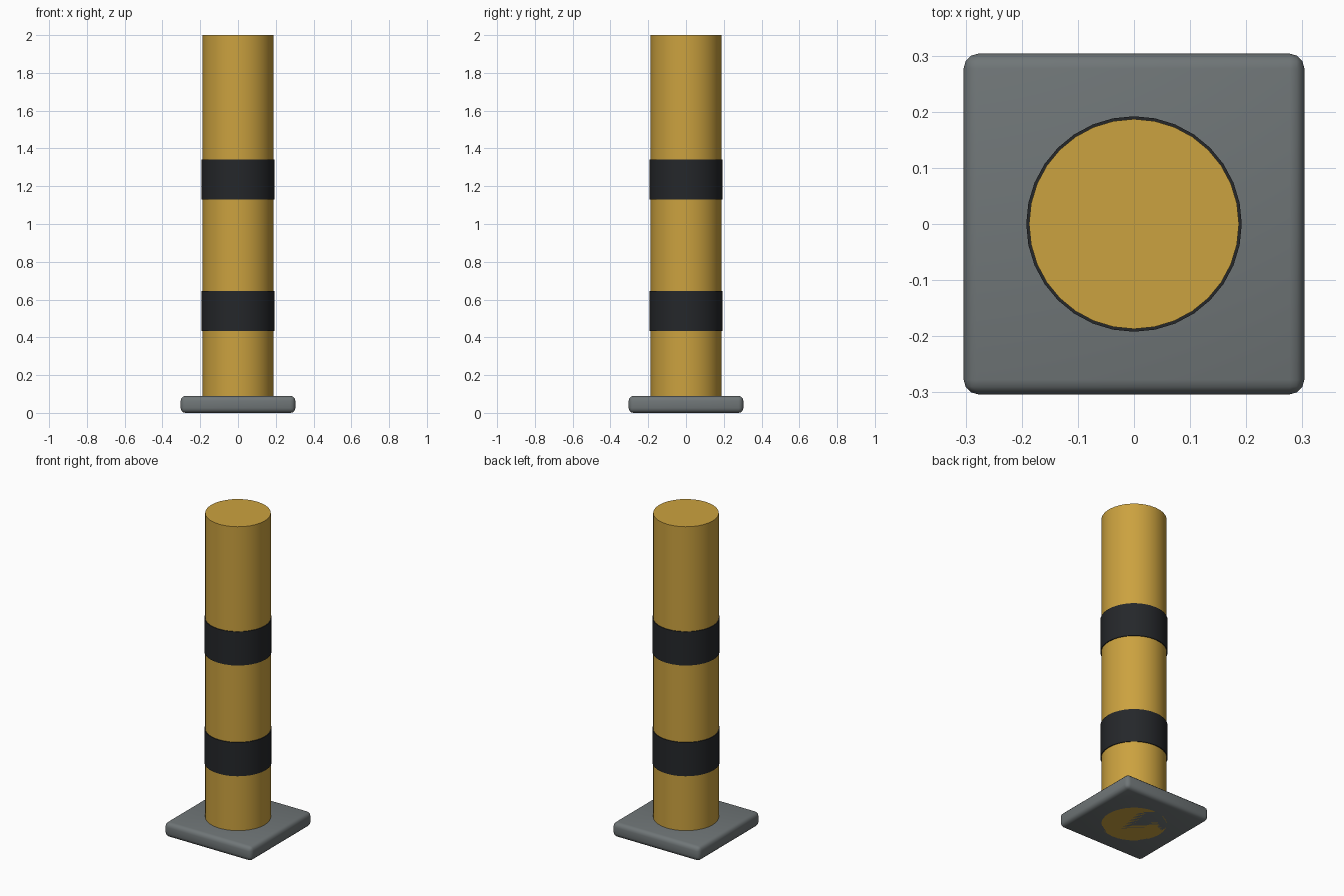
import bpy

if "Cube" in bpy.data.objects:
    bpy.data.objects.remove(bpy.data.objects["Cube"])


def paint(obj, name, color):
    mat = bpy.data.materials.get(name) or bpy.data.materials.new(name)
    mat.diffuse_color = color
    mat.use_nodes = True
    mat.node_tree.nodes["Principled BSDF"].inputs["Base Color"].default_value = mat.diffuse_color
    obj.data.materials.append(mat)


def cylinder(name, radius, z0, z1):
    bpy.ops.mesh.primitive_cylinder_add(vertices=32, radius=radius, depth=z1 - z0,
                                        location=(0, 0, (z0 + z1) / 2))
    obj = bpy.context.object
    obj.name = name
    bpy.ops.object.shade_smooth_by_angle()
    return obj


# Square base plate with rounded edges
bpy.ops.mesh.primitive_cube_add(size=1, location=(0, 0, 0.045))
base = bpy.context.object
base.name = "base_plate"
base.scale = (0.607, 0.607, 0.09)
bpy.ops.object.transform_apply(location=False, rotation=False, scale=True)
bevel = base.modifiers.new("rounded_edges", "BEVEL")
bevel.width = 0.026
bevel.segments = 3
bpy.ops.object.modifier_apply(modifier=bevel.name)
bpy.ops.object.shade_smooth_by_angle()
paint(base, "grey_metal", (0.16, 0.18, 0.185, 1))

# Yellow post running down to the ground
post = cylinder("post", 0.187, 0.0, 2.0)
paint(post, "yellow_paint", (0.60, 0.36, 0.05, 1))

# Dark warning bands
for name, z0, z1 in (("lower_band", 0.434, 0.646), ("upper_band", 1.13, 1.342)):
    band = cylinder(name, 0.192, z0, z1)
    paint(band, "black_paint", (0.018, 0.02, 0.023, 1))
